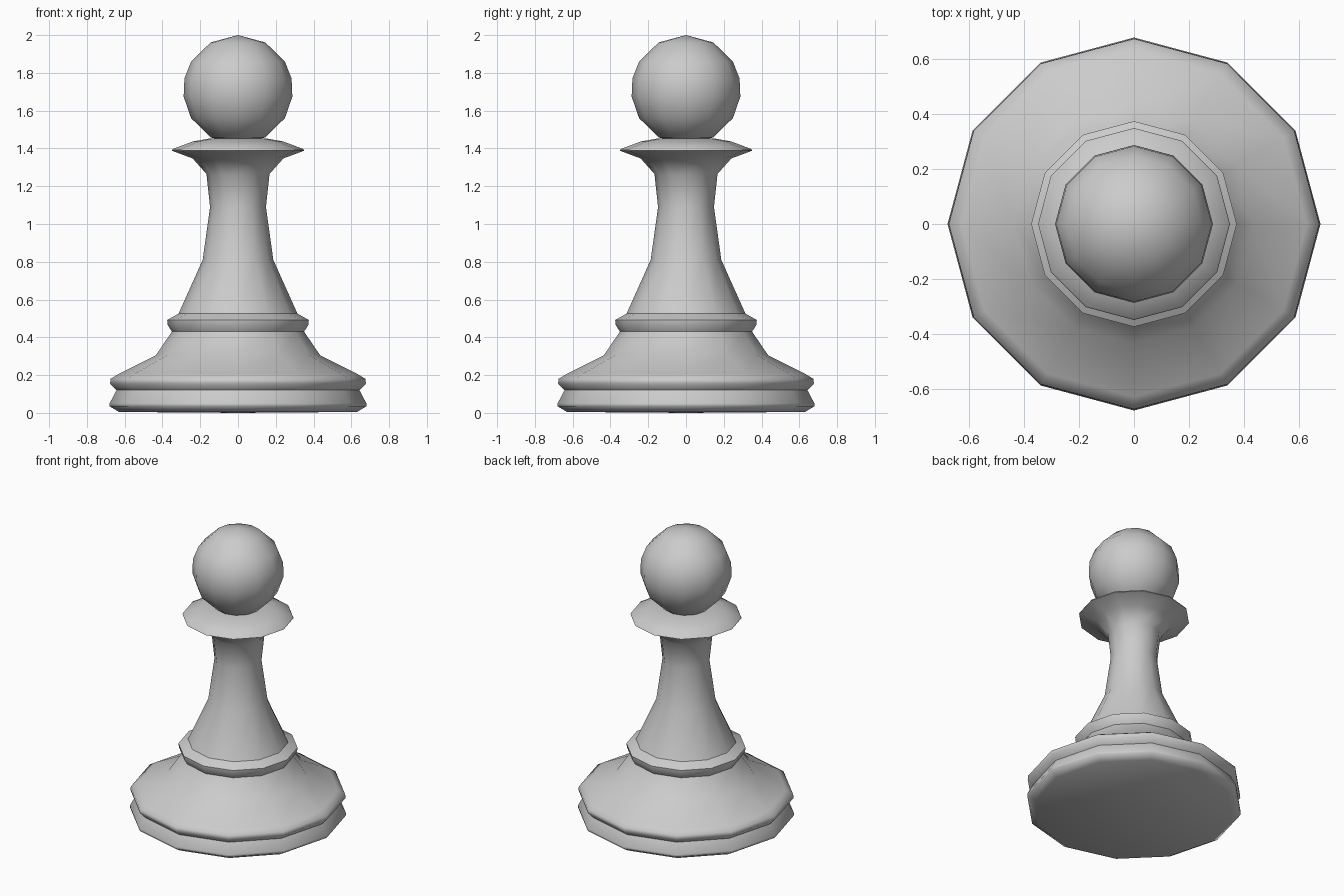
import bpy, bmesh
from math import sin, cos, pi, radians

if "Cube" in bpy.data.objects:
    bpy.data.objects.remove(bpy.data.objects["Cube"])

SIDES = 12


def lathe(name, profile):
    """Revolve (radius, z) points around z; radius 0 makes a pole."""
    bm = bmesh.new()
    rings = []
    for r, z in profile:
        if r == 0:
            rings.append([bm.verts.new((0, 0, z))] * SIDES)
        else:
            rings.append([bm.verts.new((r * cos(2 * pi * i / SIDES),
                                        r * sin(2 * pi * i / SIDES), z))
                          for i in range(SIDES)])
    for a, b in zip(rings, rings[1:]):
        for i in range(SIDES):
            j = (i + 1) % SIDES
            quad = list(dict.fromkeys((a[i], a[j], b[j], b[i])))
            bm.faces.new(quad)
    bmesh.ops.recalc_face_normals(bm, faces=bm.faces)
    mesh = bpy.data.meshes.new(name)
    bm.to_mesh(mesh)
    bm.free()
    # make sure the surface faces outwards
    if sum(p.normal.x * p.center.x + p.normal.y * p.center.y
           for p in mesh.polygons) < 0:
        mesh.flip_normals()
    obj = bpy.data.objects.new(name, mesh)
    bpy.context.collection.objects.link(obj)
    bpy.ops.object.select_all(action='DESELECT')
    obj.select_set(True)
    bpy.context.view_layer.objects.active = obj
    bpy.ops.object.shade_smooth_by_angle(angle=radians(60))
    return obj


# Stepped foot with its upper bead
lathe("base", [
    (0, 0), (0.63, 0.005), (0.68, 0.035), (0.68, 0.05), (0.643, 0.12),
    (0.677, 0.155), (0.675, 0.18), (0.63, 0.207), (0.435, 0.305),
    (0.35, 0.43), (0.372, 0.465), (0.375, 0.492), (0.315, 0.525)])

# Tapered stem flaring into the collar
lathe("stem_and_collar", [
    (0.315, 0.525), (0.187, 0.81), (0.148, 1.09), (0.167, 1.265),
    (0.24, 1.347), (0.35, 1.388), (0.345, 1.397), (0.24, 1.437),
    (0.15, 1.453), (0, 1.455)])

# Ball on top
R, CZ = 0.29, 1.71
lathe("head", [(0, CZ + R)]
      + [(R * sin(radians(a)), CZ + R * cos(radians(a)))
         for a in (30, 59, 78, 97, 121, 150)]
      + [(0, CZ - R)])
